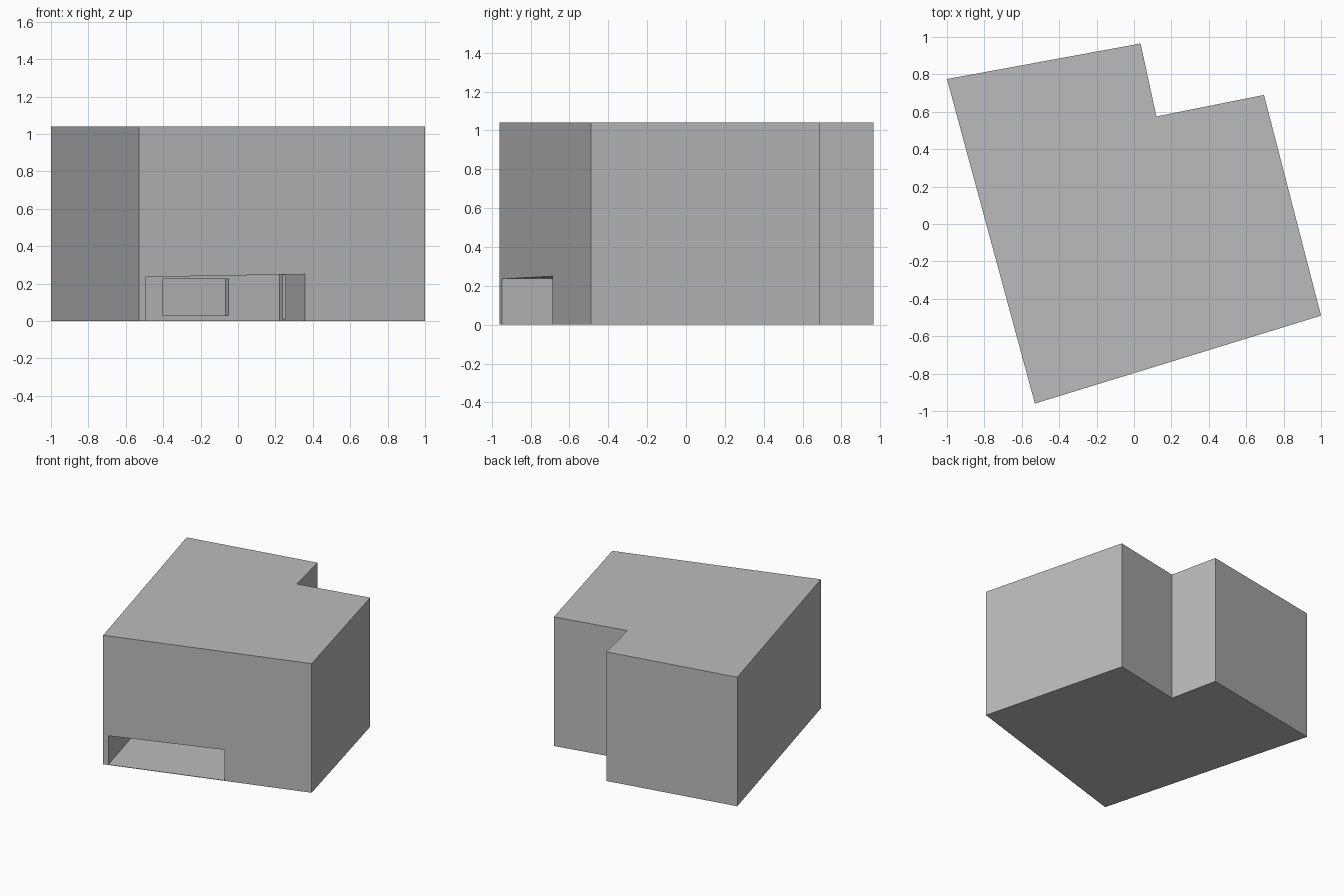
import bpy
from mathutils import Vector

cube = bpy.data.objects.get("Cube")
if cube:
    bpy.data.objects.remove(cube, do_unlink=True)

grey = bpy.data.materials.new("plain grey")
grey.use_nodes = True
colour = (0.5, 0.5, 0.5, 1)
grey.diffuse_color = colour
grey.node_tree.nodes["Principled BSDF"].inputs["Base Color"].default_value = colour


def prism(name, outline, bottom, tops):
    """Solid between a flat base and a top with one height per corner."""
    n = len(outline)
    verts = [(x, y, bottom) for x, y in outline]
    verts += [(x, y, z) for (x, y), z in zip(outline, tops)]
    faces = [tuple(reversed(range(n))), tuple(range(n, 2 * n))]
    faces += [(i, (i + 1) % n, (i + 1) % n + n, i + n) for i in range(n)]
    mesh = bpy.data.meshes.new(name)
    mesh.from_pydata(verts, [], faces)
    mesh.materials.append(grey)
    obj = bpy.data.objects.new(name, mesh)
    bpy.context.collection.objects.link(obj)
    return obj


# Main block with the stepped back corner
corner = Vector((-0.53, -0.96))
outline = [corner, (1, -0.49), (0.695, 0.69), (0.12, 0.575), (0.035, 0.965), (-1, 0.775)]
building = prism("building_block", outline, 0, [1.04] * 6)

# Directions along the front wall and back along the side wall
along = (Vector((1, -0.49)) - corner).normalized()
inward = (Vector((-1, 0.775)) - corner).normalized()


def cut(name, t0, t1, s0, s1, bottom, left_top, right_top):
    """Cut a recess placed by distances along and into the front wall."""
    plan = [corner + along * t + inward * s
            for t, s in ((t0, s0), (t1, s0), (t1, s1), (t0, s1))]
    cutter = prism(name, plan, bottom, [left_top, right_top, right_top, left_top])
    cutter.hide_render = True
    mod = building.modifiers.new(name, "BOOLEAN")
    mod.operation = "DIFFERENCE"
    mod.solver = "EXACT"
    mod.object = cutter
    bpy.context.view_layer.objects.active = building
    bpy.ops.object.modifier_apply(modifier=name)
    bpy.data.objects.remove(cutter, do_unlink=True)


# Entrance recess, then the window and side door niches inside it
cut("entrance_recess", 0.04, 0.93, -0.2, 0.52, 0.003, 0.235, 0.25)
cut("window_niche", 0.278, 0.644, 0.45, 0.58, 0.03, 0.225, 0.225)
cut("door_niche", 0.88, 1.0, 0.40, 0.46, 0.01, 0.245, 0.245)
